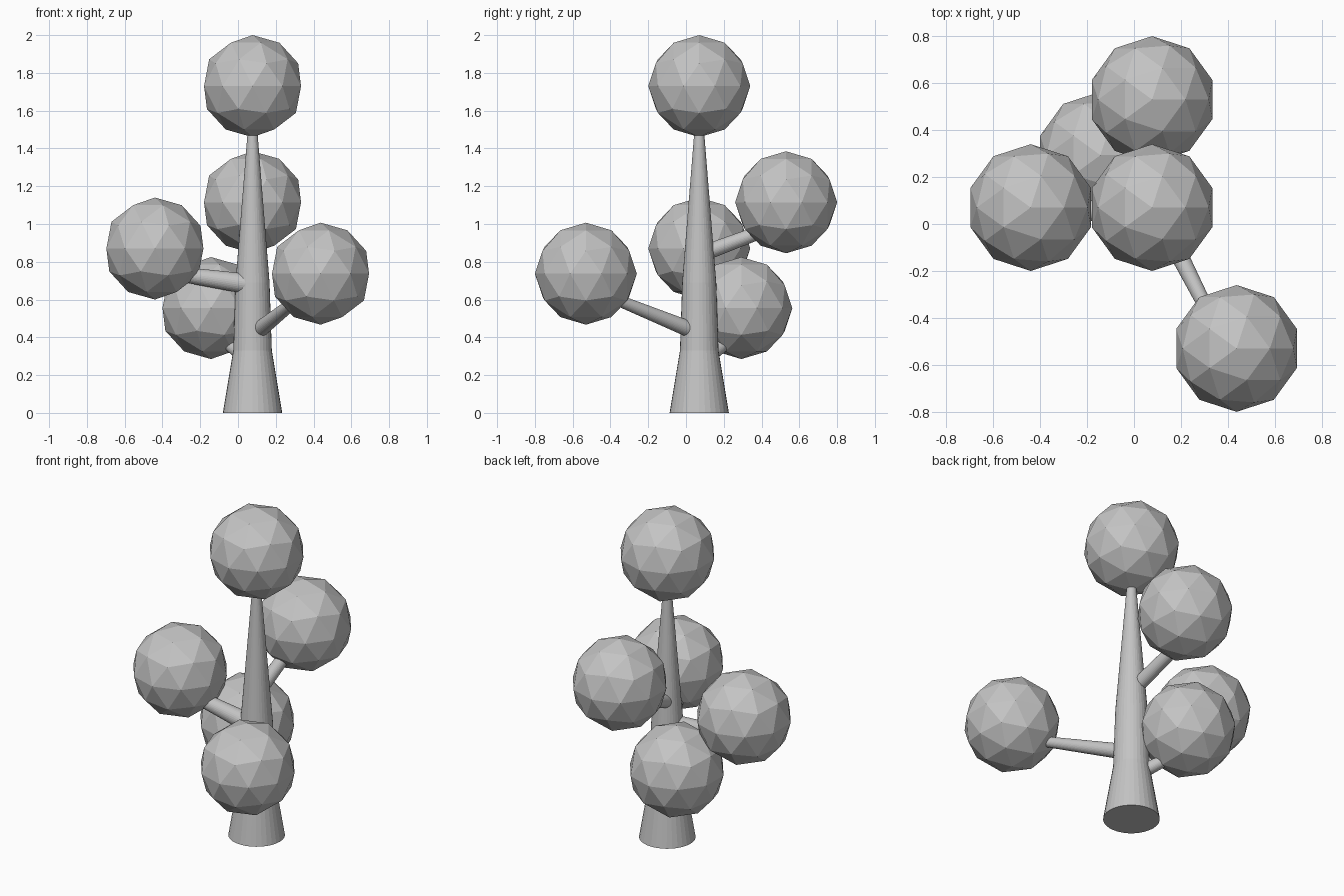
import bpy, bmesh
from mathutils import Vector, Matrix

if "Cube" in bpy.data.objects:
    bpy.data.objects.remove(bpy.data.objects["Cube"])

grey = bpy.data.materials.new("plain grey")
grey.diffuse_color = (0.55, 0.55, 0.55, 1)
grey.use_nodes = True
grey.node_tree.nodes["Principled BSDF"].inputs["Base Color"].default_value = grey.diffuse_color


def add_object(name, bm):
    bmesh.ops.recalc_face_normals(bm, faces=bm.faces)
    mesh = bpy.data.meshes.new(name)
    bm.to_mesh(mesh)
    bm.free()
    mesh.materials.append(grey)
    obj = bpy.data.objects.new(name, mesh)
    bpy.context.collection.objects.link(obj)
    return obj


def tapered_tube(name, path, sides):
    """Closed tube through (point, radius) stations on a straight line."""
    bm = bmesh.new()
    axis = Vector(path[-1][0]) - Vector(path[0][0])
    rot = axis.to_track_quat('Z', 'Y').to_matrix().to_4x4()
    rings = []
    for point, radius in path:
        ring = bmesh.ops.create_circle(
            bm, segments=sides, radius=radius,
            matrix=Matrix.Translation(point) @ rot)["verts"]
        rings.append(ring)
    for low, high in zip(rings, rings[1:]):
        for i in range(sides):
            j = (i + 1) % sides
            bm.faces.new((low[i], low[j], high[j], high[i]))
    bm.faces.new(rings[0][::-1])
    bm.faces.new(rings[-1])
    return add_object(name, bm)


def foliage_ball(name, centre):
    bm = bmesh.new()
    bmesh.ops.create_icosphere(bm, subdivisions=2, radius=0.27,
                               matrix=Matrix.Translation(centre))
    return add_object(name, bm)


# Trunk: flared foot, then a long taper to the crown
cx, cy = 0.077, 0.07
profile = [(0, 0.157), (0.33, 0.102), (0.69, 0.09), (1.5, 0.025)]
tapered_tube("trunk", [((cx, cy, z), r) for z, r in profile], 32)

# Crown ball
foliage_ball("crown_foliage", (cx, cy, 1.73))

# Side branches: ball centre, branch start, branch end, start and end radius
limbs = {
    "back": ((cx, 0.53, 1.115), (0.06, 0.08, 0.84), (0.035, 0.48, 0.99), 0.042, 0.034),
    "left": ((-0.44, 0.07, 0.87), (0.07, 0.04, 0.68), (-0.38, 0.07, 0.745), 0.055, 0.036),
    "right": ((0.437, -0.53, 0.737), (0.1, 0.05, 0.43), (0.37, -0.48, 0.645), 0.044, 0.026),
    "low_back": ((-0.143, 0.293, 0.555), (0.06, 0.09, 0.28), (-0.12, 0.28, 0.42), 0.04, 0.03),
}
for side, (ball, start, end, r0, r1) in limbs.items():
    tapered_tube(side + "_branch", [(start, r0), (end, r1)], 32)
    foliage_ball(side + "_foliage", ball)
